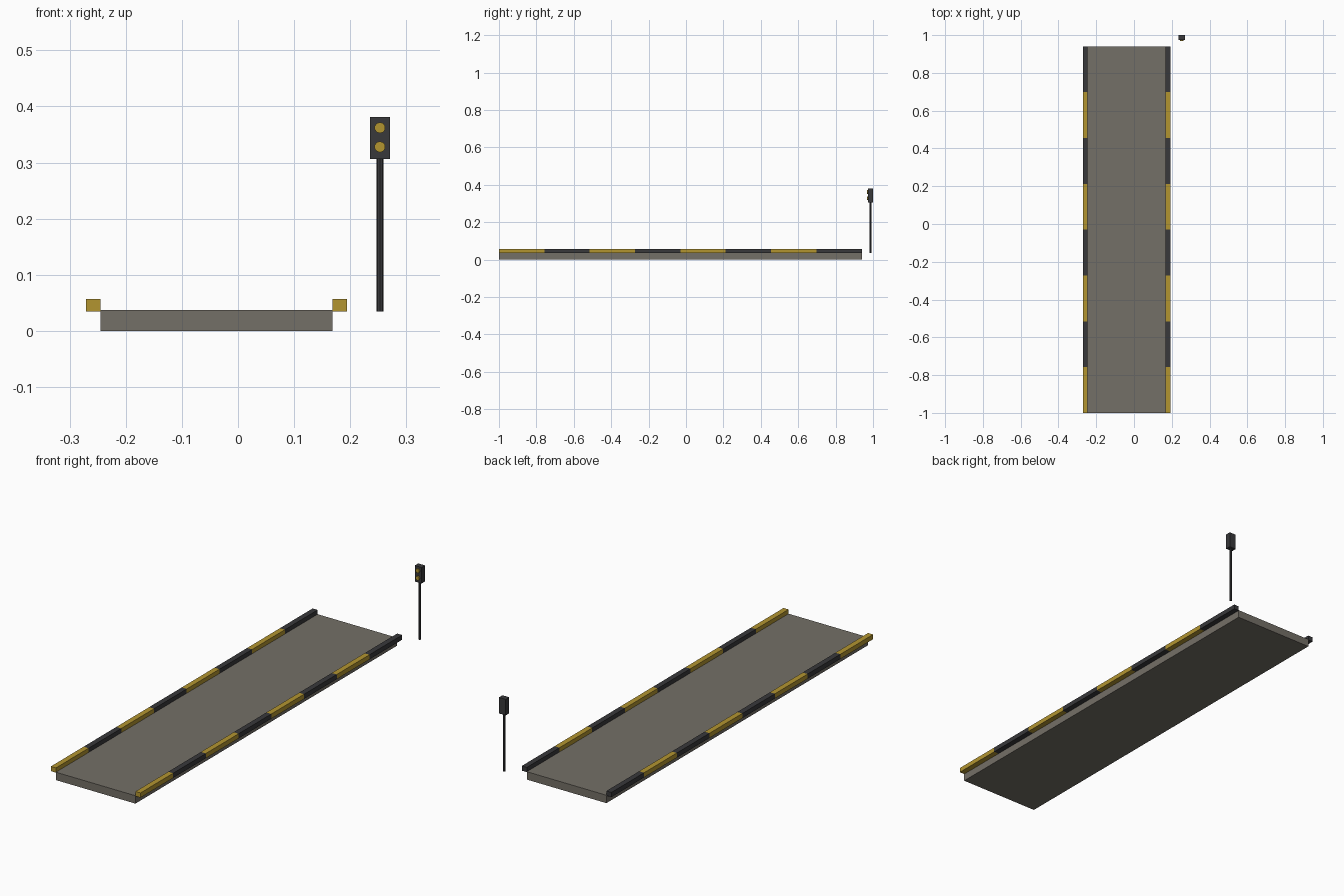
import bpy, math

if "Cube" in bpy.data.objects:
    bpy.data.objects.remove(bpy.data.objects["Cube"])


def material(name, rgb):
    m = bpy.data.materials.new(name)
    m.diffuse_color = (*rgb, 1)
    m.use_nodes = True
    m.node_tree.nodes["Principled BSDF"].inputs["Base Color"].default_value = m.diffuse_color
    return m


concrete = material("concrete grey", (0.175, 0.16, 0.135))
yellow = material("warning yellow", (0.45, 0.30, 0.03))
black = material("charcoal black", (0.04, 0.04, 0.043))


def box(name, lo, hi, mat):
    bpy.ops.mesh.primitive_cube_add(size=1, location=[(a + b) / 2 for a, b in zip(lo, hi)])
    ob = bpy.context.object
    ob.name = name
    ob.scale = [b - a for a, b in zip(lo, hi)]
    bpy.ops.object.transform_apply(location=False, rotation=False, scale=True)
    ob.data.materials.append(mat)


def cylinder(name, radius, depth, sides, loc, mat, tilt=0):
    bpy.ops.mesh.primitive_cylinder_add(vertices=sides, radius=radius, depth=depth,
                                        location=loc, rotation=(tilt, 0, 0))
    ob = bpy.context.object
    ob.name = name
    ob.data.materials.append(mat)


# Platform slab
Y0, Y1 = -1.0, 0.94
box("platform_slab", (-0.245, Y0, 0), (0.168, Y1, 0.037), concrete)

# Striped kerbs along both long edges
COUNT = 8
step = (Y1 - Y0) / COUNT
for side, x in (("left", -0.271), ("right", 0.168)):
    for i in range(COUNT):
        box(f"{side}_kerb_{i + 1}", (x, Y0 + i * step, 0.035),
            (x + 0.026, Y0 + (i + 1) * step, 0.057), black if i % 2 else yellow)

# Signal post, head and two lamps facing the front
SX, SY = 0.253, 0.9865
cylinder("signal_post", 0.006, 0.271, 8, (SX, SY, 0.1705), black)
box("signal_head", (SX - 0.0175, 0.974, 0.306), (SX + 0.0175, 1.0, 0.381), black)
for name, z in (("upper", 0.362), ("lower", 0.328)):
    cylinder(f"{name}_lamp", 0.0098, 0.008, 10, (SX, 0.972, z), yellow, math.pi / 2)
